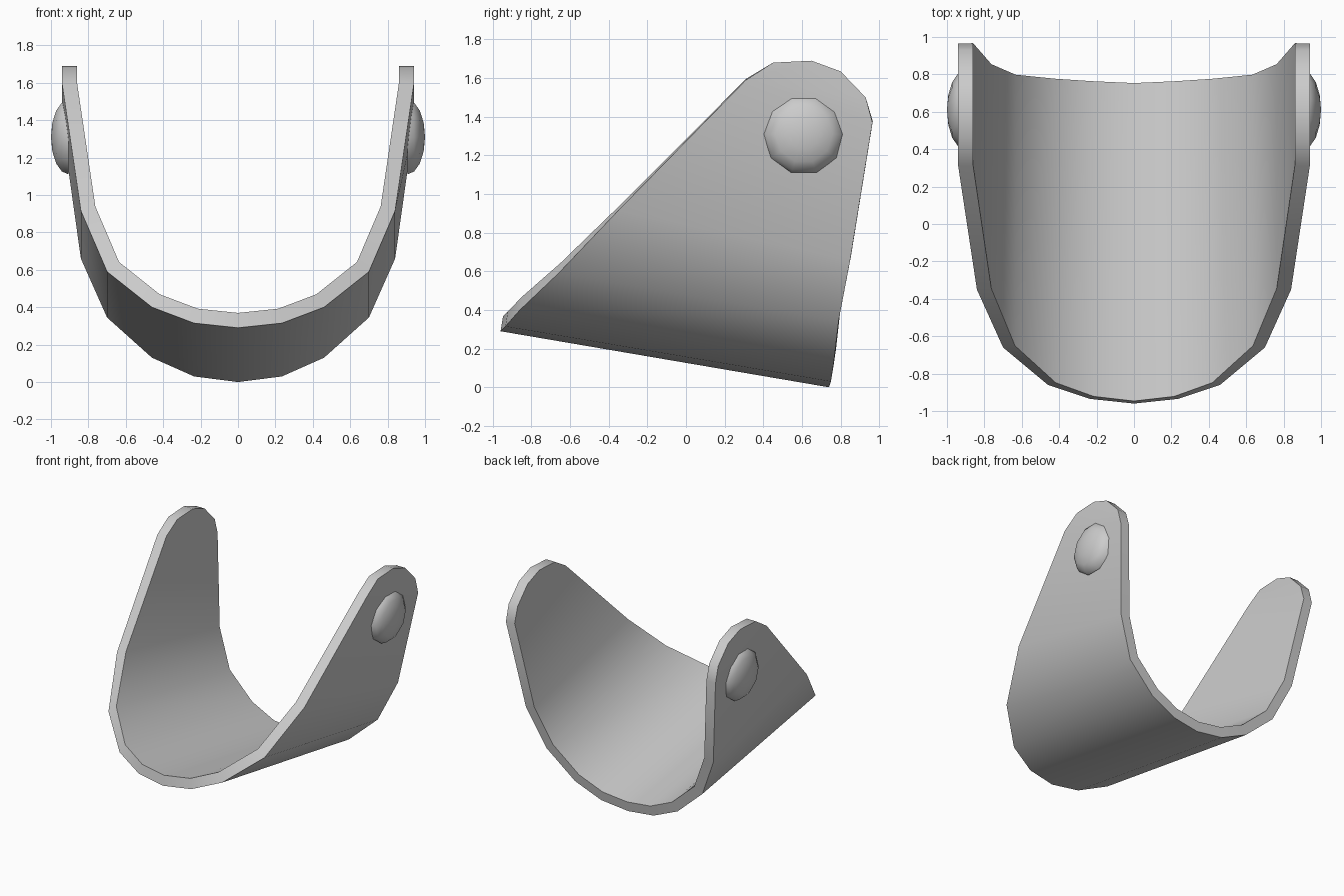
import bpy, bmesh, math
from mathutils import Matrix

if "Cube" in bpy.data.objects:
    bpy.data.objects.remove(bpy.data.objects["Cube"])


def finish(bm, name, angle):
    mesh = bpy.data.meshes.new(name)
    bm.to_mesh(mesh)
    bm.free()
    ob = bpy.data.objects.new(name, mesh)
    bpy.context.collection.objects.link(ob)
    bpy.ops.object.select_all(action='DESELECT')
    ob.select_set(True)
    bpy.context.view_layer.objects.active = ob
    for mod in list(ob.modifiers):
        bpy.ops.object.modifier_apply(modifier=mod.name)
    bpy.ops.object.shade_smooth_by_angle(angle=math.radians(angle))
    return ob


# U-shaped section, centre to side: x, front (y, z), back (y, z)
half = [(0.00, -0.96, 0.29, 0.74, 0.00),
        (0.235, -0.935, 0.315, 0.75, 0.03),
        (0.46, -0.86, 0.40, 0.765, 0.13),
        (0.70, -0.66, 0.59, 0.79, 0.345),
        (0.84, -0.35, 0.915, 0.85, 0.66),
        (0.94, 0.31, 1.59, 0.965, 1.37)]
columns = [(-c[0], *c[1:]) for c in reversed(half[1:])] + half
# Rounded ear outline between its back and front corners
ear = [(0.93, 1.50), (0.80, 1.635), (0.65, 1.69), (0.45, 1.68)]

bm = bmesh.new()
front = [bm.verts.new((x, yf, zf)) for x, yf, zf, yb, zb in columns]
back = [bm.verts.new((x, yb, zb)) for x, yf, zf, yb, zb in columns]
for i in range(len(columns) - 1):
    bm.faces.new((front[i], back[i], back[i + 1], front[i + 1]))
for side, end in ((1, -1), (-1, 0)):
    loop = [back[end]] + [bm.verts.new((side * 0.94, y, z)) for y, z in ear] + [front[end]]
    bm.faces.new(loop if side > 0 else loop[::-1])
shell = finish(bm, "curved_shell", 40)

# Wall thickness towards the inside
solid = shell.modifiers.new("thickness", 'SOLIDIFY')
solid.thickness = 0.08
solid.offset = -1
solid.use_even_offset = True
bpy.ops.object.modifier_apply(modifier=solid.name)
bpy.ops.object.shade_smooth_by_angle(angle=math.radians(40))

# Domed pivot caps on both ears
for side, label in ((1, "right"), (-1, "left")):
    bm = bmesh.new()
    bmesh.ops.create_uvsphere(bm, u_segments=10, v_segments=8, radius=1)
    bmesh.ops.bisect_plane(bm, geom=bm.verts[:] + bm.edges[:] + bm.faces[:], dist=1e-4,
                           plane_co=(0, 0, 0), plane_no=(0, 0, 1), clear_inner=True)
    bmesh.ops.holes_fill(bm, edges=[e for e in bm.edges if e.is_boundary])
    bm.transform(Matrix.Translation((side * 0.905, 0.61, 1.31))
                 @ Matrix.Diagonal((0.095, 0.21, 0.21, 1))
                 @ Matrix.Rotation(side * math.pi / 2, 4, 'Y'))
    # Turn so a corner points straight up
    bmesh.ops.recalc_face_normals(bm, faces=bm.faces)
    finish(bm, label + "_pivot_cap", 50)
